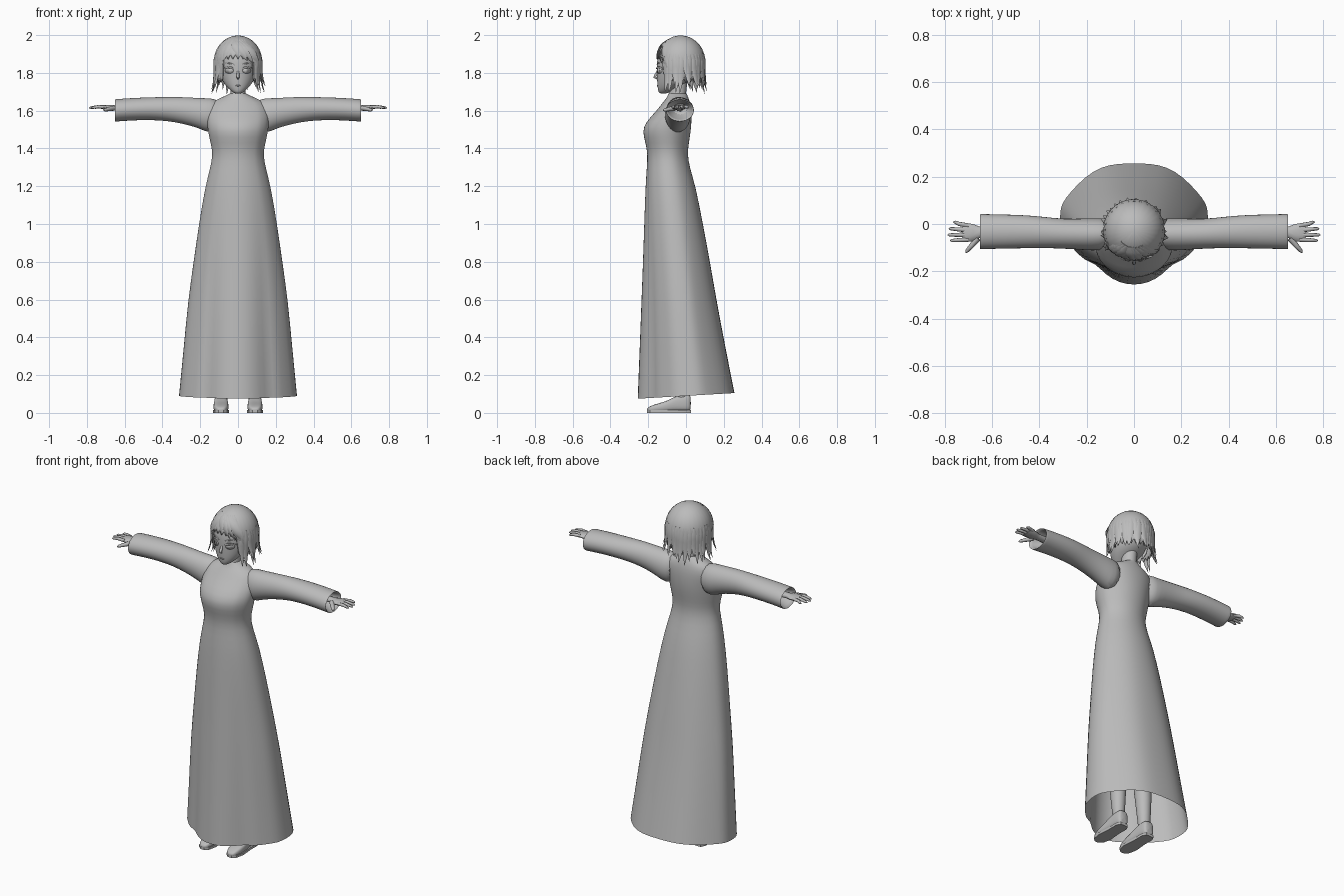
import bpy, bmesh, random
from math import sin, cos, pi, radians, sqrt, atan2, copysign
from mathutils import Vector

random.seed(4)
if "Cube" in bpy.data.objects:
    bpy.data.objects.remove(bpy.data.objects["Cube"])

GREY = (0.5, 0.5, 0.5, 1)
mat = bpy.data.materials.new("plain grey")
mat.use_nodes = True
mat.diffuse_color = GREY
mat.node_tree.nodes["Principled BSDF"].inputs["Base Color"].default_value = GREY


def loft(name, pieces, caps=(True, True), sub=0, mirror=False, angle=50):
    """Skin closed rings of points; each piece is a list of rings."""
    bm = bmesh.new()
    for rings in pieces:
        rows = [[bm.verts.new(p) for p in ring] for ring in rings]
        n = len(rows[0])
        for a, b in zip(rows, rows[1:]):
            for i in range(n):
                j = (i + 1) % n
                bm.faces.new((a[i], a[j], b[j], b[i]))
        for row, want in ((rows[0], caps[0]), (rows[-1], caps[1])):
            if want:
                bm.faces.new(row)
    return finish(name, bm, sub, mirror, angle)


def finish(name, bm, sub=0, mirror=False, angle=50):
    bmesh.ops.recalc_face_normals(bm, faces=bm.faces)
    mesh = bpy.data.meshes.new(name)
    bm.to_mesh(mesh)
    bm.free()
    mesh.materials.append(mat)
    ob = bpy.data.objects.new(name, mesh)
    bpy.context.collection.objects.link(ob)
    if mirror:
        ob.modifiers.new("mirror", "MIRROR")
    if sub:
        mod = ob.modifiers.new("smooth", "SUBSURF")
        mod.levels = mod.render_levels = sub
    bpy.ops.object.select_all(action="DESELECT")
    bpy.context.view_layer.objects.active = ob
    ob.select_set(True)
    bpy.ops.object.shade_smooth_by_angle(angle=radians(angle))
    return ob


def oval_z(z, w, front, back, n=24, x=0):
    mid, d = (front + back) / 2, (back - front) / 2
    return [Vector((x + w * sin(t), mid - d * cos(t), z))
            for t in (2 * pi * i / n for i in range(n))]


def oval_x(x, y0, y1, z0, z1, n=16):
    return [Vector((x, (y0 + y1) / 2 + (y1 - y0) / 2 * cos(t), (z0 + z1) / 2 + (z1 - z0) / 2 * sin(t)))
            for t in (2 * pi * i / n for i in range(n))]


def tube(pts, radii, side, flat=1.0, n=8):
    """Rings of a tapering tube; side is the direction of its wide axis."""
    pts = [Vector(p) for p in pts]
    rings = []
    for i, (p, r) in enumerate(zip(pts, radii)):
        d = (pts[min(i + 1, len(pts) - 1)] - pts[max(i - 1, 0)]).normalized()
        u = (Vector(side) - d * d.dot(Vector(side))).normalized()
        v = d.cross(u)
        rings.append([p + u * r * cos(t) + v * r * flat * sin(t)
                      for t in (2 * pi * k / n for k in range(n))])
    return rings


def lerp_rows(rows, z):
    for a, b in zip(rows, rows[1:]):
        if a[0] <= z <= b[0]:
            t = (z - a[0]) / (b[0] - a[0])
            return [p + (q - p) * t for p, q in zip(a, b)]
    return rows[-1] if z > rows[-1][0] else rows[0]


# Dress: folded hem outline that fades into ovals towards the waist
hem = [(0, -.258), (.06, -.25), (.12, -.215), (.165, -.163), (.21, -.155), (.26, -.1), (.3, -.055),
       (.312, .0), (.313, .05), (.305, .09), (.27, .135), (.21, .2), (.14, .245), (.07, .258), (0, .26)]
hem += [(-x, y) for x, y in hem[-2:0:-1]]
# height, half width, front, back, fold strength
dress_rows = [(.09, .312, -.258, .255, 1), (.35, .287, -.247, .207, .9), (.6, .264, -.237, .16, .75),
              (.8, .236, -.229, .127, .5), (1, .208, -.222, .09, .25), (1.2, .174, -.215, .052, 0),
              (1.3, .147, -.208, .02, 0), (1.37, .133, -.203, .008, 0), (1.43, .146, -.215, .016, 0),
              (1.49, .16, -.232, .026, 0), (1.54, .165, -.214, .03, 0), (1.6, .165, -.155, .03, 0),
              (1.645, .145, -.122, .022, 0), (1.67, .085, -.1, .012, 0), (1.69, .045, -.094, .004, 0)]
rings = []
for z, w, f, b, fold in dress_rows:
    mid, d = (f + b) / 2, (b - f) / 2
    ring = []
    for hx, hy in hem:
        u, v = hx / .312, hy / .258
        k = sqrt(u * u + v * v)
        k = fold + (1 - fold) / k
        drop = (.015 * v if z < .1 else 0)
        ring.append(Vector((w * u * k, mid + d * v * k, z + drop)))
    rings.append(ring)
loft("dress", [rings], caps=(False, False), sub=1, angle=60)

# Sleeves, with an open turned-in cuff
sleeve_rows = [(.09, -.1, .02, 1.5, 1.66), (.15, -.115, .027, 1.475, 1.668), (.2, -.112, .025, 1.505, 1.668),
               (.3, -.105, .022, 1.532, 1.674), (.38, -.103, .032, 1.545, 1.674), (.47, -.104, .04, 1.55, 1.672),
               (.57, -.106, .042, 1.547, 1.668), (.645, -.108, .044, 1.541, 1.662), (.652, -.108, .044, 1.541, 1.661),
               (.65, -.1, .037, 1.548, 1.655), (.56, -.07, .01, 1.58, 1.64)]
loft("sleeves", [[oval_x(*r) for r in sleeve_rows]], sub=1, mirror=True)

# Hands
palm = [oval_x(*r, n=10) for r in [(.55, -.055, -.012, 1.595, 1.632), (.65, -.058, -.012, 1.6, 1.63),
                                   (.68, -.073, .0, 1.602, 1.63), (.71, -.076, .004, 1.606, 1.63),
                                   (.725, -.07, .0, 1.61, 1.626)]]
hand = [palm]
for y0, x1, y1 in [(-.066, .777, -.07), (-.046, .788, -.046), (-.026, .783, -.02), (-.007, .764, .008)]:
    hand.append(tube([(.7, y0, 1.619), (.74, (y0 + y1) / 2, 1.621), (x1 - .008, y1, 1.616), (x1, y1, 1.614)],
                     [.0095, .009, .0065, .002], (0, 1, 0)))
hand.append(tube([(.66, -.06, 1.613), (.685, -.09, 1.608), (.705, -.113, 1.603), (.711, -.122, 1.601)],
                 [.014, .011, .008, .002], (1, 0, 0)))
loft("hands", hand, mirror=True)

# Legs and shoes
loft("legs", [[oval_z(z, w, f, b, 14, x) for z, w, f, b, x in
               [(.05, .034, -.055, .012, .09), (.12, .036, -.06, .012, .09), (.35, .052, -.09, .025, .088),
                (.55, .052, -.11, .0, .085), (.9, .075, -.15, .02, .08)]]], sub=1, mirror=True)


def shoe_ring(y, w, z0, z1, n=14):
    ring = []
    for i in range(n):
        t = 2 * pi * i / n
        c, s = cos(t), sin(t)
        ring.append(Vector((.09 + w * copysign(abs(c) ** .6, c), y, (z0 + z1) / 2 + (z1 - z0) / 2 * copysign(abs(s) ** .6, s))))
    return ring


loft("shoes", [[shoe_ring(*r) for r in
                [(-.208, .014, .008, .022), (-.195, .03, .004, .035), (-.15, .041, .004, .05),
                 (-.1, .041, .006, .063), (-.06, .037, .008, .088), (-.02, .036, .008, .098),
                 (.015, .034, .008, .098), (.026, .024, .012, .09)]]], sub=1, mirror=True)
loft("soles", [[[Vector((.09 + w * s, y, z)) for y, w in [(-.207, .012), (-.19, .032), (-.14, .043), (-.06, .036), (0, .037), (.026, .024)]
                 for s in (1,)] + [Vector((.09 - w, y, z)) for y, w in
                [(.026, .024), (0, .037), (-.06, .036), (-.14, .043), (-.19, .032), (-.207, .012)]]
                for z in (0, .014)]], mirror=True, angle=30)

# Neck and head
loft("neck", [[oval_z(z, w, f, b, 16) for z, w, f, b in
               [(1.64, .05, -.1, .005), (1.69, .04, -.088, .0), (1.78, .04, -.085, .01)]]])
head_rows = [(1.69, .014, -.138, -.105), (1.7, .032, -.147, -.08), (1.725, .06, -.151, -.04), (1.76, .086, -.154, .03),
             (1.8, .1, -.155, .06), (1.85, .107, -.156, .075), (1.9, .104, -.15, .075), (1.95, .08, -.12, .05),
             (1.975, .04, -.08, .01)]
loft("head", [[oval_z(*r) for r in head_rows]], sub=1)
loft("nose", [tube([(0, -.15, 1.81), (0, -.158, 1.79), (0, -.166, 1.777), (0, -.152, 1.767)],
                   [.005, .008, .008, .003], (1, 0, 0))])
loft("ears", [tube([(.096, -.045, 1.76), (.107, -.04, 1.79), (.108, -.035, 1.815), (.098, -.035, 1.83)],
                   [.006, .015, .018, .006], (0, 1, 0), .4)], mirror=True)


def face_point(x, z, lift):
    _, w, f, b = lerp_rows(head_rows, z)
    return Vector((x, (f + b) / 2 - (b - f) / 2 * sqrt(max(0, 1 - (x / w) ** 2)) - lift, z))


def face_plate(name, outline, lift=.002, mirror=True):
    bm = bmesh.new()
    vs = [bm.verts.new(face_point(x, z, lift)) for x, z in outline]
    n = len(outline)
    mid = bm.verts.new(face_point(sum(p[0] for p in outline) / n, sum(p[1] for p in outline) / n, lift))
    for i in range(n):
        bm.faces.new((vs[i], vs[(i + 1) % n], mid))
    ob = finish(name, bm, mirror=mirror)
    ob.modifiers.new("thick", "SOLIDIFY").thickness = .004


# Face details: eyes, lashes, brows, mouth
circle = [(cos(2 * pi * i / 14), sin(2 * pi * i / 14)) for i in range(14)]
face_plate("eyes", [(.047 + .022 * c, 1.812 + .016 * s) for c, s in circle])
face_plate("irises", [(.046 + .011 * c, 1.812 + .014 * s) for c, s in circle], .004)
face_plate("lashes", [(.02, 1.82), (.035, 1.832), (.055, 1.834), (.077, 1.826), (.074, 1.82), (.055, 1.827), (.036, 1.825)], .006)
face_plate("brows", [(.016, 1.842), (.045, 1.855), (.076, 1.849), (.045, 1.85)], .003)
face_plate("mouth", [(.014 * c, 1.732 + .003 * s) for c, s in circle], .001, False)

# Hair: a dome whose lower edge is cut into points, then loose locks over it


def hair_point(phi, z, out=1.0):
    """phi is 0 at the front and grows towards the model's left."""
    h = (z - 1.86) / .138
    r = sqrt(max(0, 1 - h * h)) if h > 0 else 1 - .1 * min(1, -h)
    return Vector((.128 * r * out * sin(phi), -.028 - .13 * r * out * cos(phi), z))


def hair_edge(phi):
    a = abs(atan2(sin(phi), cos(phi)))
    return 1.885 if a < .75 else 1.76


cols = 56
angles = [2 * pi * i / cols for i in range(cols)]
tips = [hair_edge(a) + (.012 if i % 2 else -.012) for i, a in enumerate(angles)]
dome = []
for k in range(11):
    s = k / 10
    dome.append([hair_point(a, 1.9975 - (1.9975 - e) * s ** 1.7, 1 + (.006 if i % 2 else -.006))
                 for i, (a, e) in enumerate(zip(angles, tips))])
hair = loft("hair_dome", [dome], caps=(True, False))
hair.modifiers.new("thick", "SOLIDIFY").thickness = .008


def lock(phi, z0, z1, width, flare, sweep=0.0):
    pts = []
    for k in range(6):
        s = k / 5
        pts.append(hair_point(phi + sweep * s, z0 + (z1 - z0) * s, .985 + flare * s ** 3))
    return tube(pts, [width * w for w in (.35, .85, 1, .85, .5, .04)], (cos(phi), sin(phi), 0), .3, 6)


locks = []
for i in range(27):
    phi = .95 + (2 * pi - 1.9) * i / 26
    side = abs(sin(phi))
    locks.append(lock(phi, 1.9, random.uniform(1.685, 1.735), .019,
                      random.uniform(.1, .22) + .1 * side, random.uniform(-.15, .15)))
loft("hair_locks", locks)

# Fringe swept away from a parting on the model's right
fringe = [lock(phi, 1.975, z, .022, .02, sweep) for phi, z, sweep in
          [(-.3, 1.885, .35), (-.2, 1.865, .6), (-.1, 1.85, .8), (.1, 1.84, .85), (.3, 1.82, .75),
           (.5, 1.79, .55), (-.45, 1.865, -.2), (-.6, 1.84, -.25), (-.72, 1.79, -.25), (-.8, 1.75, -.2)]]
loft("fringe", fringe)
